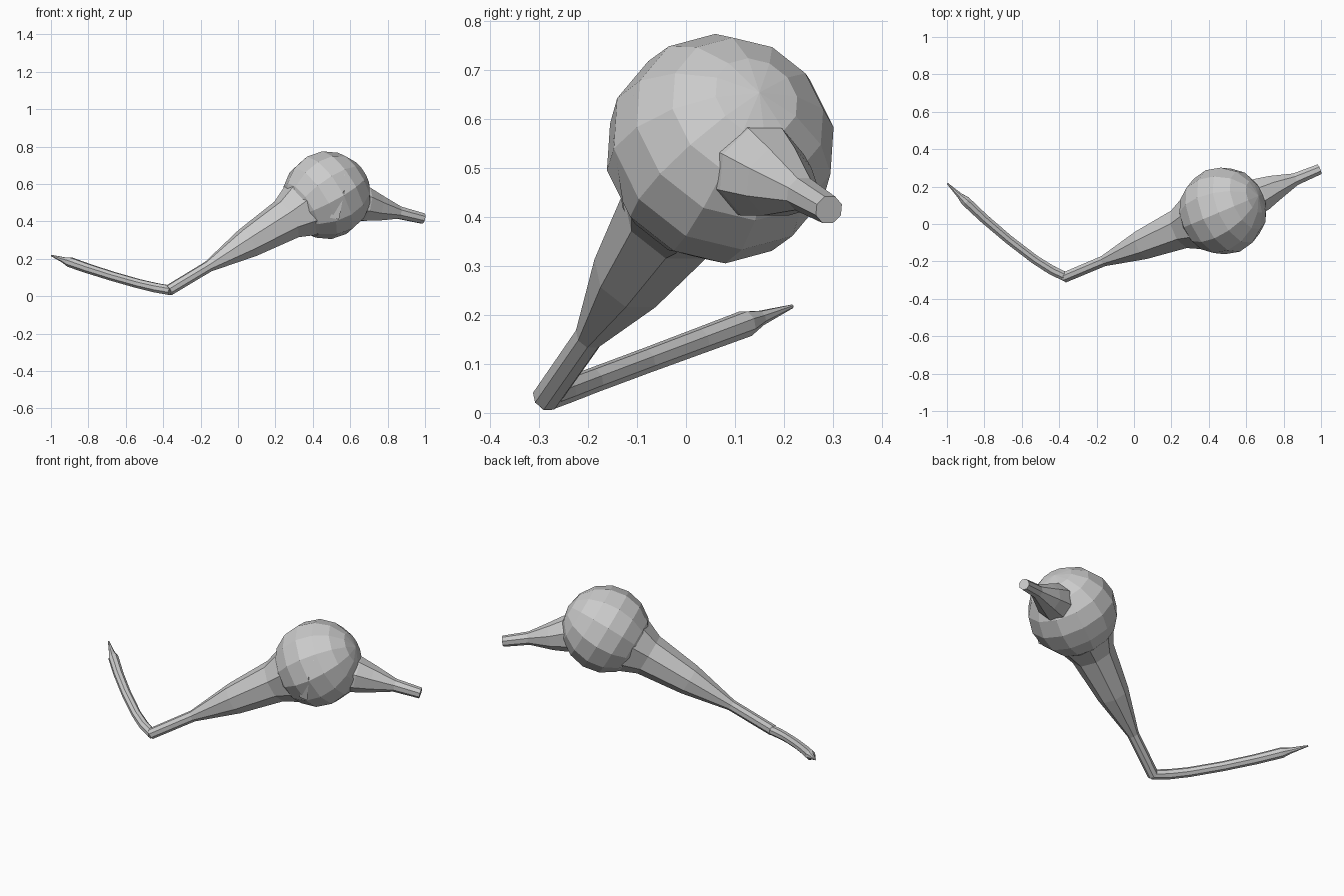
import bpy, bmesh, math
from mathutils import Vector

if "Cube" in bpy.data.objects:
    bpy.data.objects.remove(bpy.data.objects["Cube"])


def finish(bm, name):
    bmesh.ops.recalc_face_normals(bm, faces=bm.faces)
    mesh = bpy.data.meshes.new(name)
    bm.to_mesh(mesh)
    bm.free()
    obj = bpy.data.objects.new(name, mesh)
    bpy.context.collection.objects.link(obj)
    return obj


def tube(name, stations, sides=8):
    """Faceted tube through (x, y, z, radius) stations, capped at both ends."""
    bm = bmesh.new()
    pts = [Vector(s[:3]) for s in stations]
    rings = []
    for i, p in enumerate(pts):
        d = (pts[min(i + 1, len(pts) - 1)] - pts[max(i - 1, 0)]).normalized()
        u = d.cross(Vector((0, 0, 1))).normalized()
        v = u.cross(d)
        ring = []
        for k in range(sides):
            a = math.tau * (k + 0.5) / sides
            ring.append(bm.verts.new(p + (u * math.cos(a) + v * math.sin(a)) * stations[i][3]))
        rings.append(ring)
    for a, b in zip(rings, rings[1:]):
        for k in range(sides):
            n = (k + 1) % sides
            bm.faces.new((a[k], a[n], b[n], b[k]))
    bm.faces.new(rings[0])
    bm.faces.new(rings[-1])
    return finish(bm, name)


centre = Vector((0.475, 0.07, 0.54))
elbow = Vector((-0.37, -0.285, 0.031))
axis = centre - elbow

# Round bulb, its poles lined up with the long neck
bm = bmesh.new()
bmesh.ops.create_uvsphere(bm, u_segments=12, v_segments=8, radius=0.236)
bmesh.ops.rotate(bm, verts=bm.verts, matrix=axis.to_track_quat('Z', 'Y').to_matrix())
bmesh.ops.translate(bm, verts=bm.verts, vec=centre)
finish(bm, "bulb")

# Long neck flaring from the elbow into the bulb
flare = [(0.0, 0.030), (0.25, 0.031), (0.5, 0.086), (0.745, 0.117), (0.85, 0.165), (0.93, 0.15)]
tube("long_neck", [(*(elbow + axis * t), r) for t, r in flare])

# Short spout on the far side
tube("short_spout", [
    (0.60, 0.125, 0.505, 0.105), (0.675, 0.155, 0.492, 0.098), (0.745, 0.19, 0.472, 0.076),
    (0.86, 0.238, 0.447, 0.036), (0.99, 0.292, 0.415, 0.030)])

# Curved arm ending in a thin tip
path = [(-0.36, -0.285, 0.027), (-0.44, -0.247, 0.027), (-0.53, -0.19, 0.026), (-0.67, -0.083, 0.026),
        (-0.80, 0.028, 0.027), (-0.90, 0.122, 0.028), (-0.932, 0.152, 0.016), (-0.998, 0.217, 0.004)]
tube("curved_arm", [(x, y, 0.031 + 0.372 * (y + 0.285), r) for x, y, r in path])

# Small folds lying on the bulb skin
for i, tri in enumerate([
        [(0.57, -0.150, 0.57), (0.54, -0.125, 0.41), (0.49, -0.13, 0.42)],
        [(0.46, -0.07, 0.705), (0.56, -0.07, 0.70), (0.57, -0.11, 0.645)]]):
    bm = bmesh.new()
    bm.faces.new([bm.verts.new(p) for p in tri])
    finish(bm, f"skin_fold_{i + 1}")
